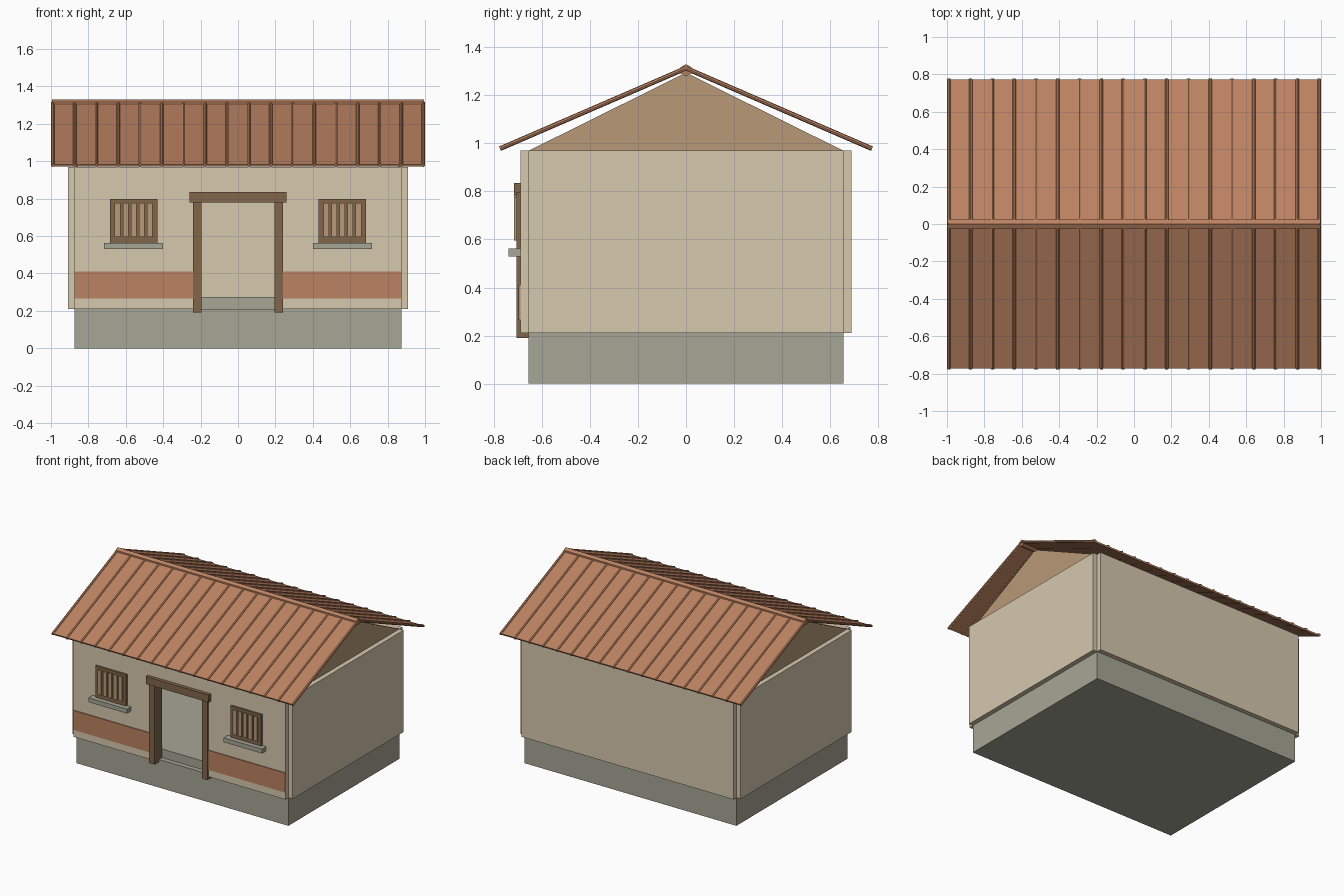
import bpy
import math
from mathutils import Vector

cube = bpy.data.objects.get("Cube")
if cube:
    bpy.data.objects.remove(cube, do_unlink=True)


def material(name, r, g, b):
    rgb = [((c / 255 + 0.055) / 1.055) ** 2.4 for c in (r, g, b)]
    mat = bpy.data.materials.new(name)
    mat.use_nodes = True
    mat.diffuse_color = (*rgb, 1)
    mat.node_tree.nodes["Principled BSDF"].inputs["Base Color"].default_value = (*rgb, 1)
    return mat


PLASTER = material("cream plaster", 214, 200, 174)
STONE = material("grey stone", 166, 166, 150)
CLAY = material("terracotta", 187, 130, 97)
WOOD = material("dark wood", 130, 102, 75)
PALE_WOOD = material("pale wood", 185, 154, 120)


def mesh_object(name, verts, faces, mat):
    mesh = bpy.data.meshes.new(name)
    mesh.from_pydata(verts, [], faces)
    mesh.materials.append(mat)
    obj = bpy.data.objects.new(name, mesh)
    bpy.context.collection.objects.link(obj)
    return obj


def prism(name, outline, depth, mat):
    """Sweep a closed outline of points along the depth vector."""
    n = len(outline)
    base = [Vector(p) for p in outline]
    verts = base + [p + Vector(depth) for p in base]
    faces = [list(range(n))[::-1], list(range(n, 2 * n))]
    faces += [[i, (i + 1) % n, (i + 1) % n + n, i + n] for i in range(n)]
    obj = mesh_object(name, verts, faces, mat)
    # Make the normals face outward whichever way the outline runs
    area = sum((base[i].cross(base[(i + 1) % n]) for i in range(n)), Vector())
    if area.dot(Vector(depth)) < 0:
        obj.data.flip_normals()
    return obj


def box(name, x, y, z, mat):
    outline = [(x[0], y[0], z[0]), (x[1], y[0], z[0]),
               (x[1], y[1], z[0]), (x[0], y[1], z[0])]
    return prism(name, outline, (0, 0, z[1] - z[0]), mat)


def span(side, inner, outer):
    return sorted((side * inner, side * outer))


SIDES = (("left", 1), ("right", -1))
BASE, TOP = 0.21, 0.97      # wall bottom and top
HX, HY = 0.875, 0.655       # plinth half sizes
T = 0.035                   # half wall thickness
FRONT = -HY - T
DOOR = 0.2

# Plinth, raised floor and back wall
box("plinth", (-HX, HX), (-HY, HY), (0, BASE), STONE)
box("floor", (-HX + T, HX - T), (-HY + T, HY - T), (BASE, 0.275), STONE)
box("back_wall", (-HX, HX), (HY - T, HY + T), (BASE, TOP), PLASTER)
box("wall_over_door", (-DOOR, DOOR), (FRONT, -HY + T), (0.8, TOP), PLASTER)

# Walls, gables, door posts, painted bands and windows on each side
for word, s in SIDES:
    box(f"{word}_wall", span(s, HX - T, HX + T), (-HY, HY), (BASE, TOP), PLASTER)
    box(f"{word}_front_wall", span(s, DOOR, HX), (FRONT, -HY + T), (BASE, TOP), PLASTER)
    prism(f"{word}_gable", [(s * (HX - 0.02), -HY, TOP), (s * (HX - 0.02), HY, TOP),
                            (s * (HX - 0.02), 0, 1.295)], (s * 0.02, 0, 0), PALE_WOOD)
    box(f"{word}_painted_band", span(s, DOOR, HX), (FRONT - 0.007, FRONT),
        (0.265, 0.41), CLAY)
    box(f"{word}_door_post", span(s, DOOR - 0.005, 0.24), (FRONT - 0.015, -HY + T),
        (0.19, 0.78), WOOD)
    mid = s * 0.558
    box(f"{word}_window_panel", (mid - 0.127, mid + 0.127), (FRONT - 0.015, FRONT),
        (0.56, 0.797), WOOD)
    box(f"{word}_window_sill", (mid - 0.158, mid + 0.158), (FRONT - 0.05, FRONT),
        (0.53, 0.563), STONE)
    for i in range(5):
        bar = mid + (i - 2) * 0.043
        box(f"{word}_window_slat_{i + 1}", (bar - 0.015, bar + 0.015),
            (FRONT - 0.026, FRONT - 0.015), (0.595, 0.777), PALE_WOOD)

box("door_lintel", (-0.26, 0.26), (FRONT - 0.027, -HY + T), (0.78, 0.835), WOOD)

# Roof slopes with round battens
RIDGE, EAVE_Y, EAVE_Z = 1.31, 0.77, 0.977
HALF, RIBS, RIB_R = 0.99, 18, 0.01
for word, s in (("front", -1), ("back", 1)):
    top = Vector((0, 0, RIDGE))
    slope = Vector((0, s * EAVE_Y, EAVE_Z - RIDGE))
    down = slope.normalized()
    up = Vector((0, -s * down.z, abs(down.y)))
    half = up * 0.006
    left = Vector((-HALF, 0, 0))
    prism(f"{word}_roof", [top + left - half, top + left + half,
                           top + left + slope + half, top + left + slope - half],
          (2 * HALF, 0, 0), CLAY)
    for i in range(RIBS):
        centre = top + up * 0.003 + Vector((-HALF + 2 * HALF * i / (RIBS - 1), 0, 0))
        ring = []
        for k in range(8):
            a = math.tau * k / 8
            ring.append(centre + Vector((RIB_R * math.cos(a), 0, 0)) + up * RIB_R * math.sin(a))
        # Outline is taken about its own centre so the winding test is exact
        rib = prism(f"{word}_roof_batten_{i + 1}", [p - centre for p in ring],
                    slope + down * 0.004, CLAY)
        rib.location = centre

# Ridge cap
cap = [(0, 0.027 * math.cos(math.tau * k / 6 + math.pi / 2),
        0.025 * math.sin(math.tau * k / 6 + math.pi / 2)) for k in range(6)]
ridge = prism("ridge_cap", cap, (2 * HALF + 0.01, 0, 0), CLAY)
ridge.location = (-HALF - 0.005, 0, RIDGE - 0.005)
